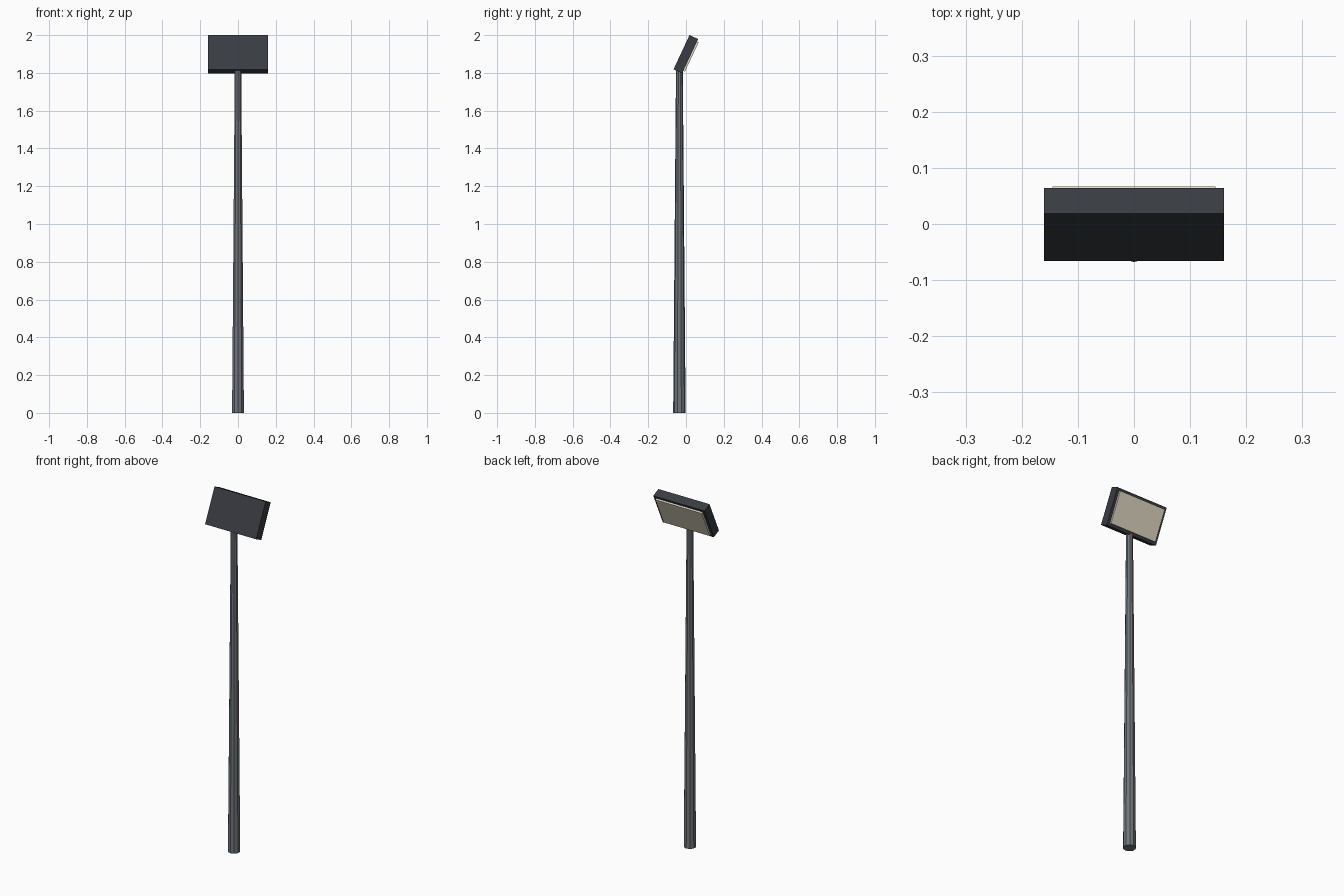
import bpy
import math
from mathutils import Matrix, Vector

if "Cube" in bpy.data.objects:
    bpy.data.objects.remove(bpy.data.objects["Cube"])

TILT = math.radians(-25)
HEAD_CENTRE = Vector((0, -0.001, 1.899))


def paint(obj, name, colour):
    mat = bpy.data.materials.new(name)
    mat.diffuse_color = (*colour, 1)
    mat.use_nodes = True
    mat.node_tree.nodes["Principled BSDF"].inputs["Base Color"].default_value = mat.diffuse_color
    obj.data.materials.append(mat)


def tilted_box(name, size, offset, colour):
    # Box laid out in the lamp head's own tilted frame
    bpy.ops.mesh.primitive_cube_add(size=1)
    obj = bpy.context.object
    obj.name = name
    obj.data.transform(Matrix.Translation(HEAD_CENTRE)
                       @ Matrix.Rotation(TILT, 4, 'X')
                       @ Matrix.Translation(offset)
                       @ Matrix.Diagonal((*size, 1)))
    paint(obj, name + "_paint", colour)
    return obj


# Tapered pole
bpy.ops.mesh.primitive_cone_add(vertices=10, radius1=0.033, radius2=0.018,
                                depth=1.82, location=(0, -0.035, 0.91))
pole = bpy.context.object
pole.name = "pole"
paint(pole, "pole_paint", (0.16, 0.18, 0.2))

# Floodlight housing
tilted_box("lamp_housing", (0.32, 0.05, 0.2), (0, 0, 0), (0.04, 0.045, 0.055))

# Pale lens, slightly proud of the back-facing side
tilted_box("lamp_lens", (0.29, 0.02, 0.172), (0, 0.025, 0), (0.75, 0.7, 0.55))
